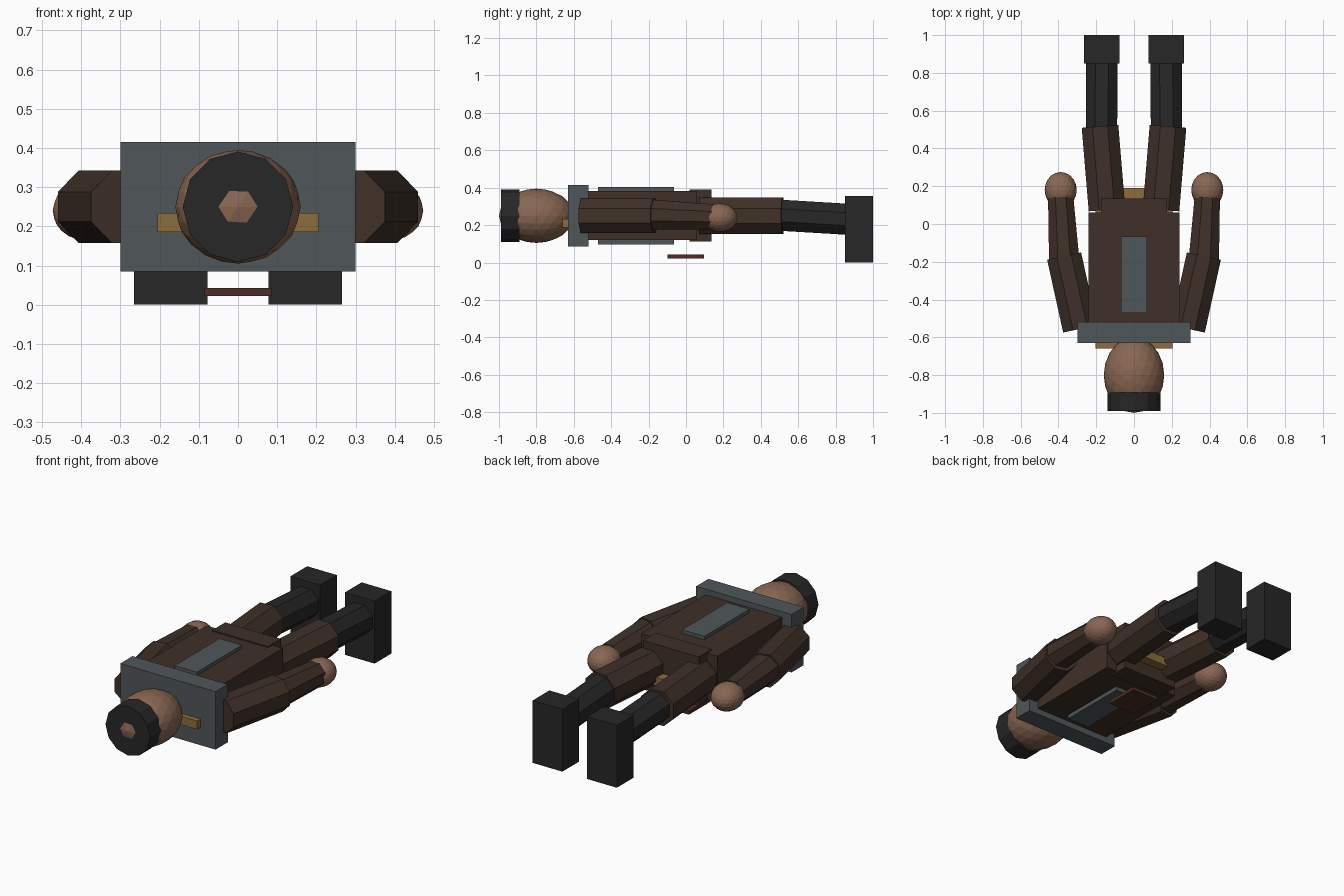
import bpy, math
from mathutils import Vector, Matrix

if "Cube" in bpy.data.objects:
    bpy.data.objects.remove(bpy.data.objects["Cube"])


def material(name, rgb):
    m = bpy.data.materials.new(name)
    m.diffuse_color = (*rgb, 1)
    m.use_nodes = True
    m.node_tree.nodes["Principled BSDF"].inputs["Base Color"].default_value = m.diffuse_color
    return m


BROWN = material("brown_cloth", (0.05, 0.03, 0.021))
SKIN = material("skin", (0.25, 0.135, 0.085))
SLATE = material("slate", (0.08, 0.095, 0.1))
BLACK = material("black", (0.02, 0.02, 0.02))
GOLD = material("gold", (0.27, 0.155, 0.045))
RUST = material("rust", (0.075, 0.027, 0.018))


def finish(name, mat):
    ob = bpy.context.object
    ob.name = name
    ob.data.materials.append(mat)
    return ob


def box(name, lo, hi, mat):
    lo, hi = Vector(lo), Vector(hi)
    bpy.ops.mesh.primitive_cube_add(size=1, location=(lo + hi) / 2)
    bpy.context.object.scale = hi - lo
    return finish(name, mat)


def ball(name, center, radii, mat):
    bpy.ops.mesh.primitive_ico_sphere_add(subdivisions=3, radius=1, location=center)
    bpy.context.object.scale = radii
    return finish(name, mat)


def limb(name, a, b, half_a, half_b, mat, sides=8):
    """Prism from a to b with flats facing up; halves are flat-to-centre distances."""
    a, b = Vector(a), Vector(b)
    k = 1 / math.cos(math.pi / sides)
    bpy.ops.mesh.primitive_cone_add(vertices=sides, radius1=half_a * k, radius2=half_b * k,
                                    depth=(b - a).length)
    ob = finish(name, mat)
    axis = (b - a).normalized()
    side = axis.cross(Vector((0, 0, 1))).normalized()
    up = side.cross(axis)
    frame = Matrix((side, up, axis)).transposed()
    # side x up = axis would be left-handed here, so flip side
    if frame.determinant() < 0:
        frame = Matrix((-side, up, axis)).transposed()
    ob.data.transform(Matrix.Rotation(math.pi / sides, 4, 'Z'))
    ob.matrix_world = Matrix.Translation((a + b) / 2) @ frame.to_4x4()
    return ob


# Head and cap
ball("head", (0, -0.80, 0.25), (0.16, 0.20, 0.145), SKIN)
bpy.ops.mesh.primitive_cylinder_add(vertices=12, radius=0.141, depth=0.1,
                                    location=(0, -0.94, 0.25), rotation=(math.pi / 2, 0, 0))
finish("cap", BLACK)

# Torso, shoulders, hips and trim
box("torso", (-0.24, -0.58, 0.12), (0.24, 0.06, 0.383), BROWN)
box("shoulder_plate", (-0.30, -0.63, 0.085), (0.30, -0.52, 0.415), SLATE)
box("chest_panel", (-0.07, -0.47, 0.097), (0.07, -0.065, 0.403), SLATE)
box("hips", (-0.175, 0.02, 0.112), (0.175, 0.135, 0.39), BROWN)
box("gold_inner_slab", (-0.205, -0.66, 0.186), (0.205, 0.19, 0.234), GOLD)
box("back_flap", (-0.085, -0.10, 0.022), (0.085, 0.095, 0.042), RUST)

# Arms and legs on both sides
for s, n in ((-1, "left"), (1, "right")):
    limb(n + "_upper_arm", (s * 0.285, -0.555, 0.25), (s * 0.37, -0.17, 0.25), 0.092, 0.092, BROWN)
    limb(n + "_forearm", (s * 0.37, -0.185, 0.256), (s * 0.388, 0.14, 0.245), 0.08, 0.067, BROWN)
    ball(n + "_hand", (s * 0.388, 0.18, 0.24), (0.085, 0.095, 0.076), SKIN)
    limb(n + "_thigh", (s * 0.143, 0.075, 0.25), (s * 0.18, 0.517, 0.25), 0.097, 0.097, BROWN)
    limb(n + "_shin", (s * 0.172, 0.50, 0.253), (s * 0.17, 0.87, 0.231), 0.083, 0.083, BLACK)
    x0, x1 = sorted((s * 0.078, s * 0.265))
    box(n + "_boot", (x0, 0.85, 0), (x1, 1.0, 0.355), BLACK)
